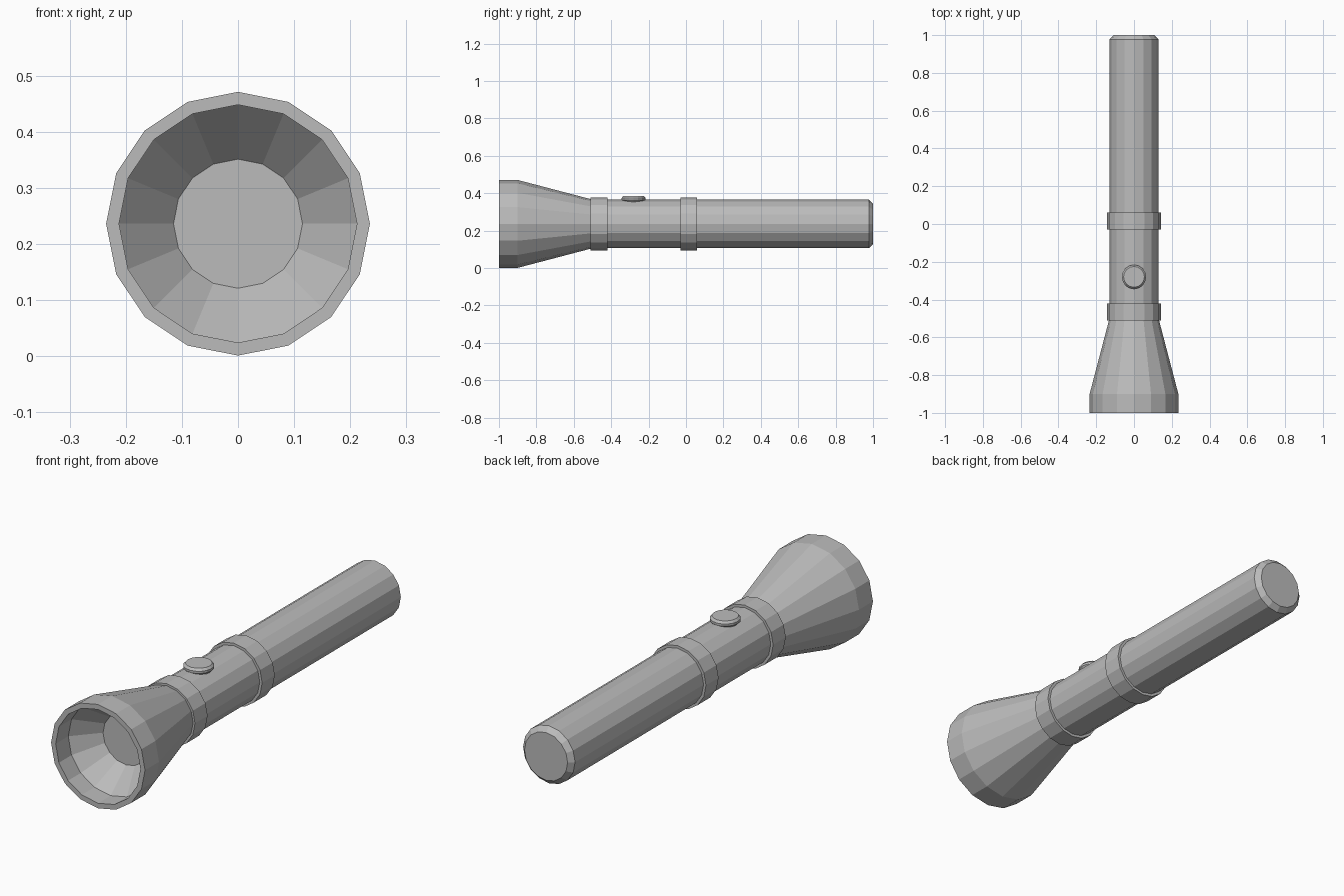
import bpy
import bmesh
from math import cos, sin, tau

default = bpy.data.objects.get("Cube")
if default:
    bpy.data.objects.remove(default)

SIDES = 16
AXIS_Z = 0.236

grey = bpy.data.materials.new("grey metal")
grey.use_nodes = True
colour = (0.5, 0.5, 0.5, 1)
grey.diffuse_color = colour
grey.node_tree.nodes["Principled BSDF"].inputs["Base Color"].default_value = colour


def lathe(name, profile, centre, upright=False, closed=False):
    """Turn (radius, position) points about the y axis, or the z axis if upright."""
    bm = bmesh.new()
    rings = []
    for radius, along in profile:
        ring = []
        for i in range(SIDES):
            a, b = radius * sin(tau * i / SIDES), radius * cos(tau * i / SIDES)
            ring.append(bm.verts.new((a, b, along) if upright else (a, along, b)))
        rings.append(ring)
    pairs = list(zip(rings, rings[1:]))
    if closed:
        pairs.append((rings[-1], rings[0]))
    else:
        bm.faces.new(rings[0])
        bm.faces.new(rings[-1])
    for low, high in pairs:
        for i in range(SIDES):
            j = (i + 1) % SIDES
            bm.faces.new((low[i], low[j], high[j], high[i]))
    bmesh.ops.recalc_face_normals(bm, faces=bm.faces)
    mesh = bpy.data.meshes.new(name)
    bm.to_mesh(mesh)
    bm.free()
    mesh.materials.append(grey)
    obj = bpy.data.objects.new(name, mesh)
    obj.location = centre
    bpy.context.collection.objects.link(obj)
    return obj


axis = (0, 0, AXIS_Z)

# Handle tube with a chamfered tail
lathe("handle", [(0.13, -0.5), (0.13, 0.978), (0.108, 1.0)], axis)

# Flared head, running over the lip into the hollow reflector
lathe("head", [(0.13, -0.5), (0.235, -0.9), (0.235, -1.0),
               (0.212, -1.0), (0.212, -0.91), (0.115, -0.8)], axis)

# Raised grip bands
for name, start in (("front_band", -0.51), ("middle_band", -0.03)):
    lathe(name, [(0.13, start), (0.142, start),
                 (0.142, start + 0.09), (0.13, start + 0.09)], axis, closed=True)

# Domed switch button on top
lathe("switch_button", [(0.03, -0.035), (0.05, -0.026), (0.064, -0.01),
                        (0.064, 0.0), (0.055, 0.01)], (0, -0.28, 0.375), upright=True)
